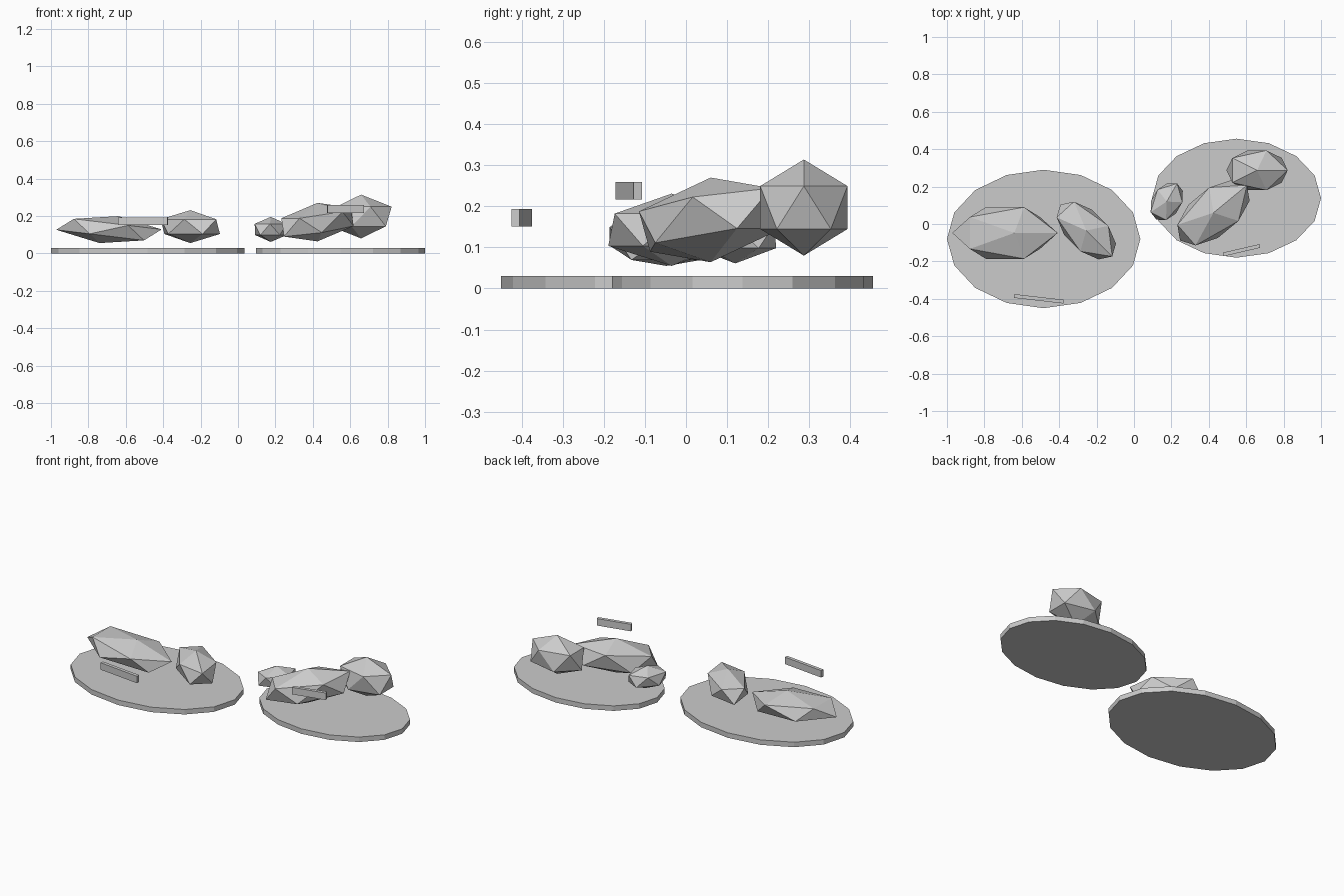
import bpy
import math
from mathutils import Matrix, Vector

if "Cube" in bpy.data.objects:
    bpy.data.objects.remove(bpy.data.objects["Cube"])


def slab(name, x, y, rx, ry, height=0.03):
    """Flat sixteen-sided oval base."""
    bpy.ops.mesh.primitive_cylinder_add(vertices=16, radius=1, depth=1,
                                        location=(x, y, height / 2))
    ob = bpy.context.object
    ob.name = name
    ob.scale = (rx, ry, height)


def boulder(name, centre, long_axis, side_axis, up_axis):
    """Twenty-faced rock stretched along three axes."""
    bpy.ops.mesh.primitive_ico_sphere_add(subdivisions=1, radius=1)
    ob = bpy.context.object
    ob.name = name
    m = Matrix((long_axis, side_axis, up_axis)).transposed().to_4x4()
    m.translation = Vector(centre)
    ob.data.transform(m)


def bar(name, centre, length, degrees):
    """Thin floating strip in front of the rocks."""
    bpy.ops.mesh.primitive_cube_add(size=1, location=centre,
                                    rotation=(0, 0, math.radians(degrees)))
    ob = bpy.context.object
    ob.name = name
    ob.scale = (length, 0.02, 0.042)


# Oval bases
slab("left_base", -0.483, -0.08, 0.517, 0.37)
slab("right_base", 0.548, 0.138, 0.452, 0.318)

# Rocks on the left base
boulder("left_large_rock", (-0.69, -0.048, 0.127),
        (0.29, 0, -0.035), (0, 0.162, 0), (0.05, 0, 0.072))
boulder("left_small_rock", (-0.255, -0.035, 0.143),
        (0.155, -0.155, 0), (0.088, 0.08, 0), (0, 0, 0.088))

# Rocks on the right base
boulder("right_large_rock", (0.425, 0.06, 0.167),
        (0.2, 0.165, 0.035), (-0.092, 0.105, 0), (0, 0, 0.103))
boulder("right_tall_rock", (0.658, 0.287, 0.197),
        (0.183, 0, 0), (0, 0.125, 0), (0, 0, 0.117))
boulder("right_small_rock", (0.175, 0.12, 0.128),
        (0.062, 0.108, 0), (-0.078, 0.04, 0), (0, 0, 0.067))

# Floating strips
bar("left_strip", (-0.508, -0.4, 0.172), 0.265, -6.5)
bar("right_strip", (0.575, -0.14, 0.238), 0.2, 13)
